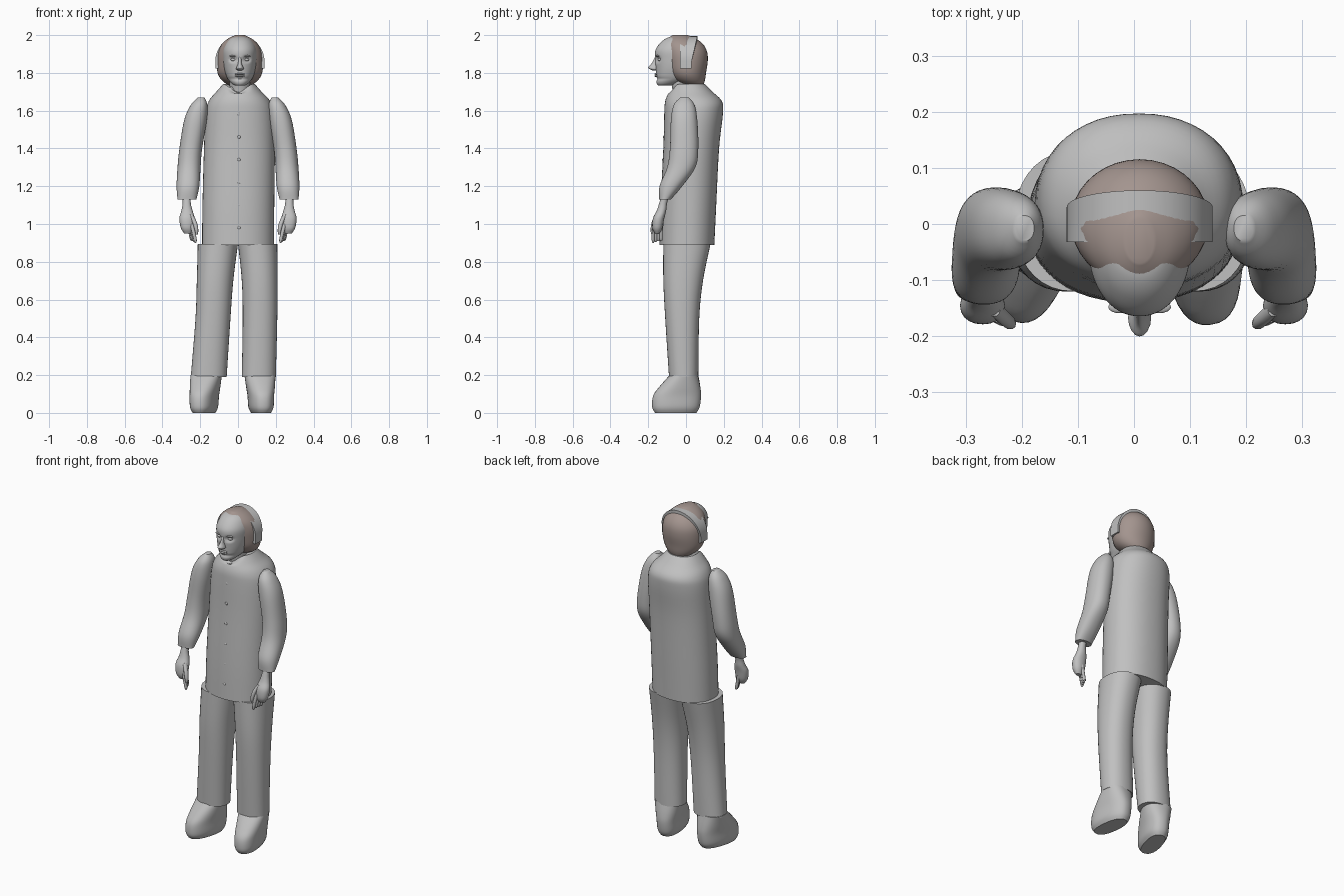
import bpy, bmesh
from math import sin, cos, pi, radians
from mathutils import Vector

cube = bpy.data.objects.get("Cube")
if cube:
    bpy.data.objects.remove(cube, do_unlink=True)


def make_material(name, rgb):
    mat = bpy.data.materials.new(name)
    mat.use_nodes = True
    mat.diffuse_color = (*rgb, 1)
    mat.node_tree.nodes["Principled BSDF"].inputs["Base Color"].default_value = (*rgb, 1)
    return mat


GREY = make_material("light grey", (.53, .53, .53))
BROWN = make_material("hair brown", (.37, .30, .275))


def finish(name, bm, mat, angle=45):
    """Turn a bmesh into a smooth shaded object with sharp edges kept."""
    bmesh.ops.recalc_face_normals(bm, faces=bm.faces)
    mesh = bpy.data.meshes.new(name)
    bm.to_mesh(mesh)
    bm.free()
    mesh.materials.append(mat)
    mesh.shade_smooth()
    mesh.set_sharp_from_angle(angle=radians(angle))
    obj = bpy.data.objects.new(name, mesh)
    bpy.context.collection.objects.link(obj)
    return obj


def spline(a, b, c, d, t):
    """Smooth interpolation between b and c."""
    return b + t * ((c - a) + t * ((2 * a - 5 * b + 4 * c - d) + t * (3 * (b - c) + d - a))) / 2


def signed_power(value, power):
    return abs(value) ** power * (1 if value >= 0 else -1)


def loft(name, rings, mat=GREY, side=1, square=2.2, steps=5, count=36, shape=None):
    """Loft horizontal rounded rings, each given as z, x range, y range."""
    last = len(rings) - 1
    dense = []
    for i in range(last):
        near = [rings[max(0, min(last, i + k))] for k in (-1, 0, 1, 2)]
        for s in range(steps):
            dense.append([spline(*values, s / steps) for values in zip(*near)])
    dense.append(rings[last])
    bm = bmesh.new()
    loops = []
    for z, left, right, front, back in dense:
        loop = []
        for k in range(count):
            angle = 2 * pi * k / count
            u = signed_power(cos(angle), 2 / square)
            v = signed_power(sin(angle), 2 / square)
            x = (left + right + u * (right - left)) / 2
            y = (front + back + v * (back - front)) / 2
            loop.append(bm.verts.new((x * side, y, z)))
        loops.append(loop)
    for low, high in zip(loops, loops[1:]):
        for k in range(count):
            n = (k + 1) % count
            bm.faces.new((low[k], low[n], high[n], high[k]))
    bm.faces.new(loops[0])
    bm.faces.new(loops[-1])
    if shape:
        for vert in bm.verts:
            shape(vert.co)
    return finish(name, bm, mat)


def blob(name, centre, size, mat=GREY):
    """A small stretched sphere."""
    bm = bmesh.new()
    bmesh.ops.create_uvsphere(bm, u_segments=16, v_segments=10, radius=1)
    for vert in bm.verts:
        vert.co = Vector(a * b for a, b in zip(vert.co, size)) + Vector(centre)
    return finish(name, bm, mat)


# Long jacket with an open V collar
def open_collar(co):
    if co.z > 1.69 and co.y < 0:
        co.z -= .05 * max(0, 1 - abs(co.x) / .07) * min(1, (co.z - 1.69) / .04)


loft("jacket", [
    (.89, -.19, .19, -.14, .15), (1.1, -.188, .192, -.135, .16),
    (1.4, -.18, .195, -.12, .175), (1.58, -.172, .19, -.115, .195),
    (1.65, -.155, .17, -.11, .19), (1.7, -.115, .125, -.09, .14),
    (1.74, -.08, .09, -.07, .1)], count=48, shape=open_collar)

# Jacket buttons
for i in range(6):
    z = .98 + i * .12
    blob(f"button_{i + 1}", (.005, -.138 + .04 * (z - .9), z), (.009, .006, .009))

# Trousers, each leg slightly different in stance
loft("right_trouser_leg", [
    (.19, -.25, -.06, -.09, .065), (.5, -.225, -.04, -.11, .07),
    (.7, -.218, -.025, -.12, .09), (.895, -.213, 0, -.12, .13)])
loft("left_trouser_leg", [
    (.19, .02, .2, -.09, .065), (.5, .025, .208, -.11, .07),
    (.7, .02, .21, -.12, .09), (.895, 0, .208, -.12, .13)])

# Shoes, turned outward
for name, x, yaw in (("right_shoe", -.165, -.28), ("left_shoe", .115, .12)):
    shoe = loft(name, [
        (0, -.05, .05, -.165, .055), (.03, -.064, .064, -.18, .072),
        (.09, -.068, .068, -.175, .08), (.14, -.075, .075, -.14, .075),
        (.2, -.082, .082, -.085, .062)], square=2.4)
    shoe.location.x = x
    shoe.rotation_euler.z = yaw

# Sleeves and hands
for side, label in ((-1, "right"), (1, "left")):
    loft(label + "_sleeve", [
        (1.13, .22, .32, -.142, -.08), (1.2, .205, .325, -.14, -.02),
        (1.3, .198, .32, -.1, .05), (1.4, .19, .31, -.085, .065),
        (1.55, .165, .285, -.08, .06), (1.63, .162, .25, -.065, .045),
        (1.67, .178, .212, -.03, .015)], side=side)
    loft(label + "_palm", [
        (.95, .245, .285, -.165, -.14), (.98, .235, .303, -.178, -.125),
        (1.03, .23, .31, -.175, -.115), (1.07, .24, .3, -.155, -.105),
        (1.11, .25, .293, -.142, -.1), (1.17, .25, .295, -.125, -.085)],
        side=side, count=20)
    for i in range(4):
        y = -.175 + i * .014
        x = .226 + i * .006
        loft(f"{label}_finger_{i + 1}", [
            (.9 + i * .006, x - .004, x + .004, y - .003, y + .005),
            (.915, x - .008, x + .009, y - .007, y + .009),
            (.96, x, x + .02, y - .006, y + .01),
            (1, x + .01, x + .03, y, y + .014)], side=side, count=10, steps=3)
    loft(label + "_thumb", [
        (.945, .213, .224, -.184, -.172), (.97, .21, .23, -.188, -.166),
        (1.01, .218, .242, -.182, -.156), (1.05, .238, .26, -.165, -.135)],
        side=side, count=10, steps=3)

# Neck and head
loft("neck", [(1.6, -.05, .07, -.065, .07), (1.7, -.045, .065, -.07, .06),
              (1.8, -.045, .065, -.09, .06)])


def sculpt_face(co):
    """Press in the eye sockets and the hollow below the mouth."""
    if co.y < -.08:
        for x in (-.025, .045):
            gap = ((co.x - x) / .026) ** 2 + ((co.z - 1.872) / .02) ** 2
            co.y += .014 * max(0, 1 - gap)
        co.y += .006 * max(0, 1 - abs(co.z - 1.768) / .012)


loft("head", [
    (1.732, -.015, .035, -.145, -.08), (1.745, -.035, .055, -.155, -.03),
    (1.775, -.058, .078, -.157, .04), (1.82, -.073, .093, -.16, .07),
    (1.87, -.08, .1, -.163, .09), (1.92, -.08, .1, -.162, .09),
    (1.96, -.065, .085, -.135, .07), (1.985, -.04, .06, -.1, .03),
    (1.995, -.01, .03, -.06, -.01)], square=2.1, steps=6, count=64, shape=sculpt_face)
loft("nose", [
    (1.812, .002, .018, -.175, -.15), (1.82, -.01, .03, -.193, -.14),
    (1.83, -.008, .028, -.2, -.14), (1.85, 0, .02, -.182, -.14),
    (1.885, .002, .018, -.164, -.14)], square=2, count=16)
for name, z, height in (("upper_lip", 1.794, .005), ("lower_lip", 1.784, .006)):
    blob(name, (.01, -.155, z), (.026, .012, height))
for name, x in (("right_eye", -.025), ("left_eye", .045)):
    blob(name, (x, -.138, 1.87), (.014, .012, .008))
    blob(name + "brow", (x, -.148, 1.889), (.021, .011, .005))

# Hair covering the sides, crown and back of the head
loft("hair", [
    (1.73, -.045, .065, .0, .09), (1.76, -.085, .105, -.06, .1),
    (1.8, -.108, .128, -.09, .106), (1.86, -.113, .133, -.105, .115),
    (1.91, -.108, .128, -.112, .112), (1.95, -.088, .108, -.115, .092),
    (1.98, -.055, .075, -.1, .055), (2, -.015, .035, -.07, .01)], BROWN, square=2)

# Grey band arching over the head from ear to ear
bm = bmesh.new()
sections = []
SEGMENTS = 32
for i in range(-1, SEGMENTS + 2):
    angle = pi * max(0, min(SEGMENTS, i)) / SEGMENTS
    drop = .04 if i in (-1, SEGMENTS + 1) else 0
    back = .03 + .03 * sin(angle)
    section = []
    for scale, y in ((1, -.032), (1, back), (.85, back), (.85, -.032)):
        section.append(bm.verts.new((.01 + .13 * scale * cos(angle), y,
                                     1.862 - drop + .132 * scale * sin(angle))))
    sections.append(section)
for a, b in zip(sections, sections[1:]):
    for k in range(4):
        n = (k + 1) % 4
        bm.faces.new((a[k], a[n], b[n], b[k]))
bm.faces.new(sections[0])
bm.faces.new(sections[-1])
finish("head_band", bm, GREY, 35)
